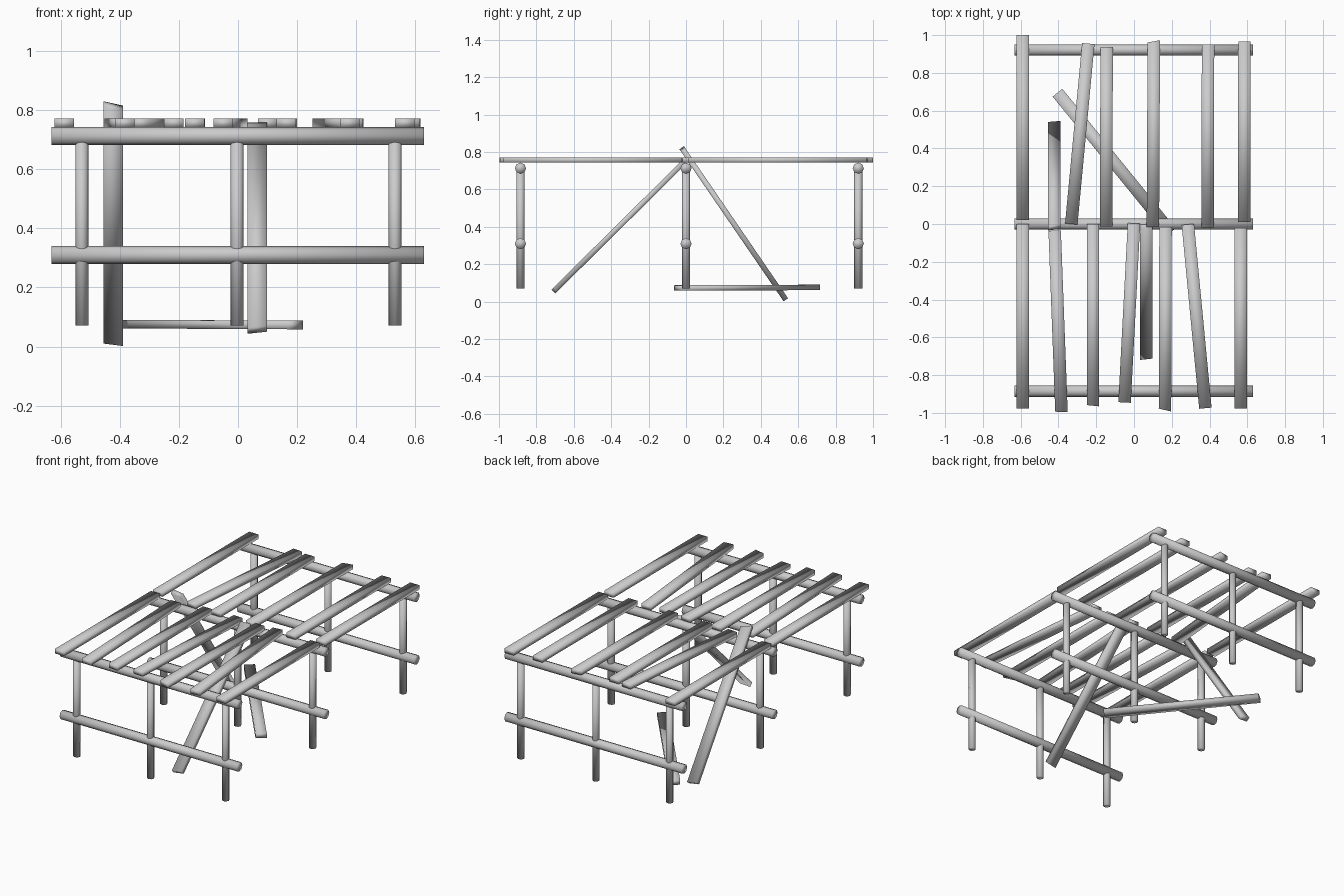
import bpy
from mathutils import Vector

if "Cube" in bpy.data.objects:
    bpy.data.objects.remove(bpy.data.objects["Cube"])


def finish(name, verts, faces):
    mesh = bpy.data.meshes.new(name)
    mesh.from_pydata(verts, [], faces)
    mesh.update()
    for p in mesh.polygons:
        p.use_smooth = True
    obj = bpy.data.objects.new(name, mesh)
    bpy.context.collection.objects.link(obj)
    return obj


def pole(name, a, b, radius):
    # eight-sided round timber between two points
    a, b = Vector(a), Vector(b)
    bpy.ops.mesh.primitive_cylinder_add(vertices=8, radius=radius, depth=(b - a).length,
                                        location=(a + b) / 2)
    obj = bpy.context.object
    obj.name = name
    obj.rotation_mode = 'QUATERNION'
    obj.rotation_quaternion = (b - a).to_track_quat('Z', 'Y')
    bpy.ops.object.shade_smooth()


def plank(name, a, b, skew_a=0, skew_b=0, width=0.066, thick=0.029):
    # flat board between two end centres; skew slants the sawn ends
    a, b = Vector(a), Vector(b)
    d = (b - a).normalized()
    side = d.cross(Vector((0, 0, 1))).normalized()
    up = side.cross(d)
    verts = []
    for end, skew in ((a, skew_a), (b, skew_b)):
        for s, u in ((-1, -1), (1, -1), (1, 1), (-1, 1)):
            verts.append(end + side * s * width / 2 + up * u * thick / 2 + d * s * skew / 2)
    faces = [(3, 2, 1, 0), (4, 5, 6, 7), (0, 1, 5, 4), (1, 2, 6, 5), (2, 3, 7, 6), (3, 0, 4, 7)]
    # outward winding
    finish(name, verts, [f[::-1] for f in faces] if side.cross(up).dot(d) < 0 else faces)


# Three trestle frames: two rails and three posts each
for frame, y in (("front", -0.885), ("middle", 0.0), ("back", 0.921)):
    for level, z in (("upper", 0.713), ("lower", 0.31)):
        pole(f"{frame}_{level}_beam", (-0.632, y, z), (0.63, y, z), 0.03)
    for i, x in enumerate((-0.529, -0.003, 0.532)):
        pole(f"{frame}_post_{i + 1}", (x, y, 0.071), (x, y, 0.71), 0.022)

# Deck boards: inner x, inner y, outer x, outer y, outer end skew
deck_z = 0.757
back = ((-0.588, 0.022, -0.588, 1.0, 0), (-0.332, 0.0, -0.242, 0.955, 0),
        (-0.147, -0.012, -0.145, 0.938, 0), (0.1, -0.015, 0.105, 0.967, 0.012),
        (0.39, -0.018, 0.392, 0.95, 0), (0.583, 0.01, 0.585, 0.965, 0))
front = ((-0.588, 0.0, -0.588, -0.978, 0), (-0.42, -0.035, -0.384, -0.995, 0.005),
         (-0.217, 0.0, -0.217, -0.962, 0.007), (0.0, 0.003, -0.05, -0.945, 0),
         (0.167, -0.015, 0.164, -0.985, 0.016), (0.285, -0.002, 0.378, -0.975, 0),
         (0.565, -0.022, 0.565, -0.978, 0))
for half, boards in (("back", back), ("front", front)):
    for i, (x0, y0, x1, y1, skew) in enumerate(boards):
        plank(f"{half}_deck_board_{i + 1}", (x0, y0, deck_z), (x1, y1, deck_z), 0,
              -skew if half == "front" else skew)

# Fallen boards: two leaning on the middle frame, one lying low
plank("leaning_board_back", (-0.422, 0.531, 0.014), (-0.422, -0.018, 0.815), 0.01, 0.018)
plank("leaning_board_front", (0.065, -0.706, 0.057), (0.065, -0.008, 0.748), 0.01, 0)
plank("fallen_board", (0.195, -0.043, 0.073), (-0.405, 0.695, 0.076))
